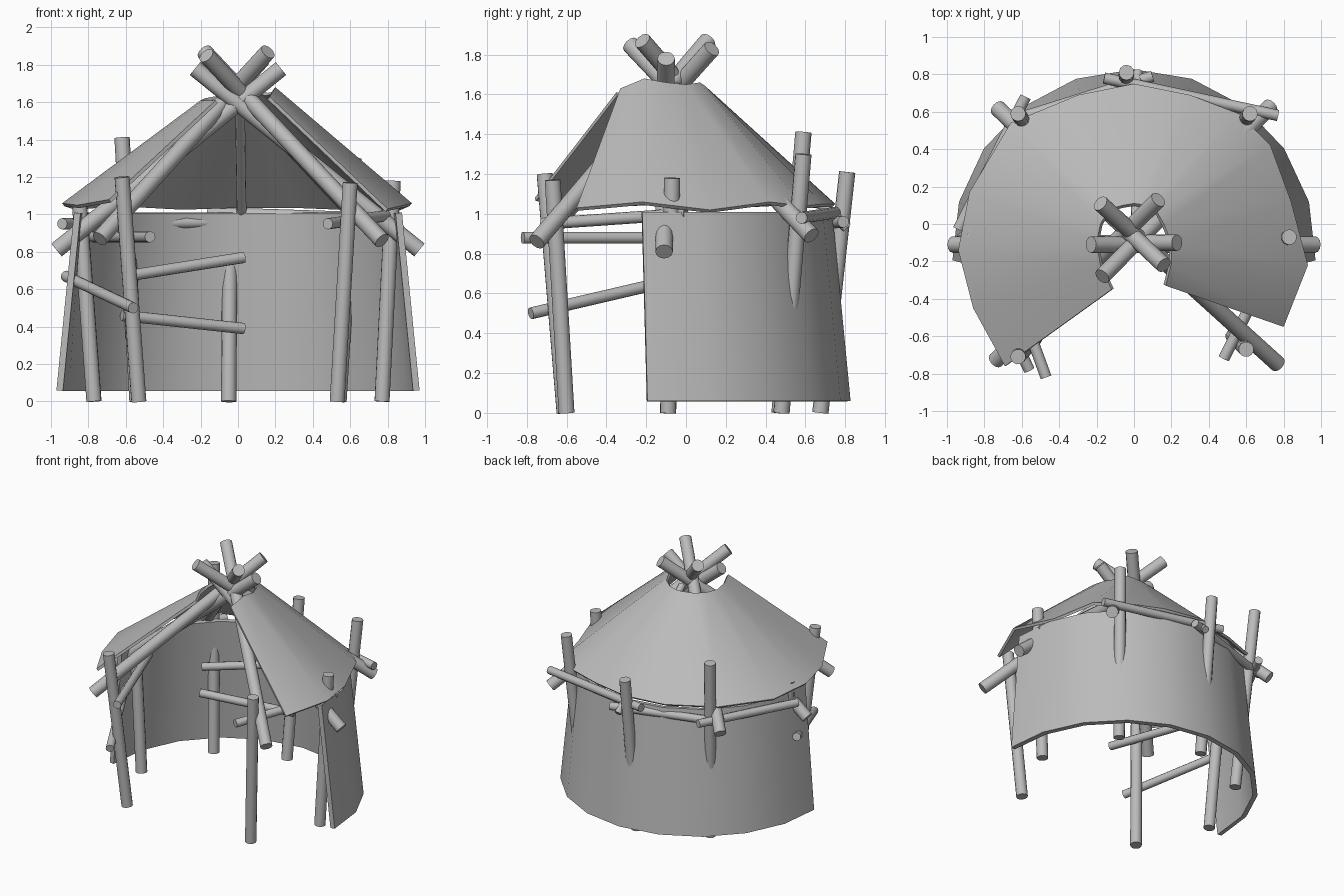
import bpy, bmesh, math
from mathutils import Vector

cube = bpy.data.objects.get("Cube")
if cube:
    bpy.data.objects.remove(cube, do_unlink=True)

grey = bpy.data.materials.new("plain_grey")
grey.use_nodes = True
tone = (0.5, 0.5, 0.5, 1)
grey.diffuse_color = tone
grey.node_tree.nodes["Principled BSDF"].inputs["Base Color"].default_value = tone


def activate(obj):
    bpy.ops.object.select_all(action="DESELECT")
    obj.select_set(True)
    bpy.context.view_layer.objects.active = obj


def finish(obj):
    """Give an object its colour and shading."""
    obj.data.materials.append(grey)
    activate(obj)
    bpy.ops.object.shade_smooth_by_angle(angle=math.radians(40))


def log(name, a, b, radius):
    """Round timber from a to b."""
    a, b = Vector(a), Vector(b)
    axis = b - a
    bpy.ops.mesh.primitive_cylinder_add(vertices=12, radius=radius,
                                        depth=axis.length, location=(a + b) / 2)
    obj = bpy.context.object
    obj.name = name
    obj.rotation_euler = axis.to_track_quat("Z", "Y").to_euler()
    finish(obj)


def sheet(name, lower, upper, thickness):
    """Thick open strip joining two rows of points."""
    bm = bmesh.new()
    low = [bm.verts.new(p) for p in lower]
    top = [bm.verts.new(p) for p in upper]
    for i in range(len(low) - 1):
        bm.faces.new((low[i], low[i + 1], top[i + 1], top[i]))
    mesh = bpy.data.meshes.new(name)
    bm.to_mesh(mesh)
    bm.free()
    obj = bpy.data.objects.new(name, mesh)
    bpy.context.collection.objects.link(obj)
    solid = obj.modifiers.new("thickness", "SOLIDIFY")
    solid.thickness = thickness
    solid.offset = -1
    activate(obj)
    bpy.ops.object.modifier_apply(modifier=solid.name)
    finish(obj)


# Curved wall, wider at its foot
def arc(radius, z, overrun, steps=10):
    angles = [-overrun + (math.pi + 2 * overrun) * i / steps for i in range(steps + 1)]
    return [(radius * math.cos(t), radius * math.sin(t) - 0.145, z) for t in angles]


sheet("wall", arc(0.972, 0.06, 0.05), arc(0.88, 1.01, 0.085), 0.035)

# Hide roof, open at the front and at the smoke hole
eave = [(0.8, -0.55, 1.03), (0.93, -0.22, 1.06), (0.84, 0.12, 1.02), (0.73, 0.42, 1.06),
        (0.56, 0.59, 1.04), (0.3, 0.69, 1.05), (0, 0.75, 1.05), (-0.3, 0.69, 1.04),
        (-0.66, 0.54, 1.06), (-0.88, 0.17, 1.04), (-0.94, -0.14, 1.06),
        (-0.86, -0.45, 1.05), (-0.69, -0.76, 1.08)]
rim = [(0.17, -0.33, 1.63), (0.2, -0.21, 1.68), (0.2, -0.1, 1.66), (0.16, 0, 1.65),
       (0.12, 0.07, 1.66), (0.07, 0.1, 1.64), (0, 0.11, 1.63), (-0.06, 0.1, 1.63),
       (-0.13, 0.08, 1.63), (-0.18, 0, 1.62), (-0.2, -0.1, 1.61),
       (-0.18, -0.22, 1.61), (-0.12, -0.35, 1.61)]
sheet("roof", eave, rim, 0.02)

# Upright posts
posts = {
    "front_right_post": ((-0.53, -0.61, 0), (-0.62, -0.71, 1.2)),
    "front_left_post": ((0.53, -0.6, 0), (0.6, -0.67, 1.17)),
    "side_left_post": ((0.77, -0.09, 0), (0.83, -0.07, 1.18)),
    "side_right_post": ((-0.77, -0.09, 0), (-0.85, -0.06, 1.09)),
    "back_left_post": ((0.54, 0.48, 0), (0.62, 0.59, 1.3)),
    "back_right_post": ((-0.54, 0.47, 0), (-0.62, 0.59, 1.41)),
    "back_middle_post": ((-0.05, 0.675, 0), (-0.04, 0.81, 1.21)),
}
for name, (a, b) in posts.items():
    log(name, a, b, 0.041)

# Roof poles crossing at the peak
poles = {
    "front_left_pole": ((-0.18, 0.11, 1.87), (0.77, -0.75, 0.86)),
    "front_right_pole": ((0.13, 0.13, 1.83), (-0.74, -0.73, 0.87)),
    "side_right_pole": ((0.23, -0.1, 1.78), (-0.97, -0.11, 0.81)),
    "side_left_pole": ((-0.23, -0.11, 1.78), (0.97, -0.11, 0.81)),
    "back_right_pole": ((0.16, -0.22, 1.87), (-0.73, 0.62, 0.9)),
    "back_left_pole": ((-0.17, -0.28, 1.85), (0.73, 0.63, 0.89)),
}
for name, (a, b) in poles.items():
    log(name, a, b, 0.044)

# Slim pole under the back of the roof
log("back_middle_pole", (0.01, 0.03, 1.64), (0.02, 0.81, 0.93), 0.026)

# Cross rails tied between the posts
rails = {
    "right_low_rail": ((-0.56, -0.78, 0.5), (-0.92, -0.05, 0.67)),
    "right_high_rail": ((-0.47, -0.82, 0.88), (-0.77, 0, 0.88)),
    "left_high_rail": ((0.48, -0.72, 0.95), (0.84, 0, 1)),
    "inner_low_rail": ((0.03, 0.65, 0.39), (-0.62, 0.42, 0.46)),
    "inner_high_rail": ((0.03, 0.66, 0.77), (-0.6, 0.42, 0.67)),
    "back_left_rail": ((0.77, 0.58, 0.98), (-0.16, 0.78, 1.01)),
    "back_right_rail": ((-0.7, 0.54, 0.95), (0.1, 0.79, 0.96)),
    "side_right_rail": ((-0.58, 0.68, 0.96), (-0.94, -0.03, 0.95)),
}
for name, (a, b) in rails.items():
    log(name, a, b, 0.03)
